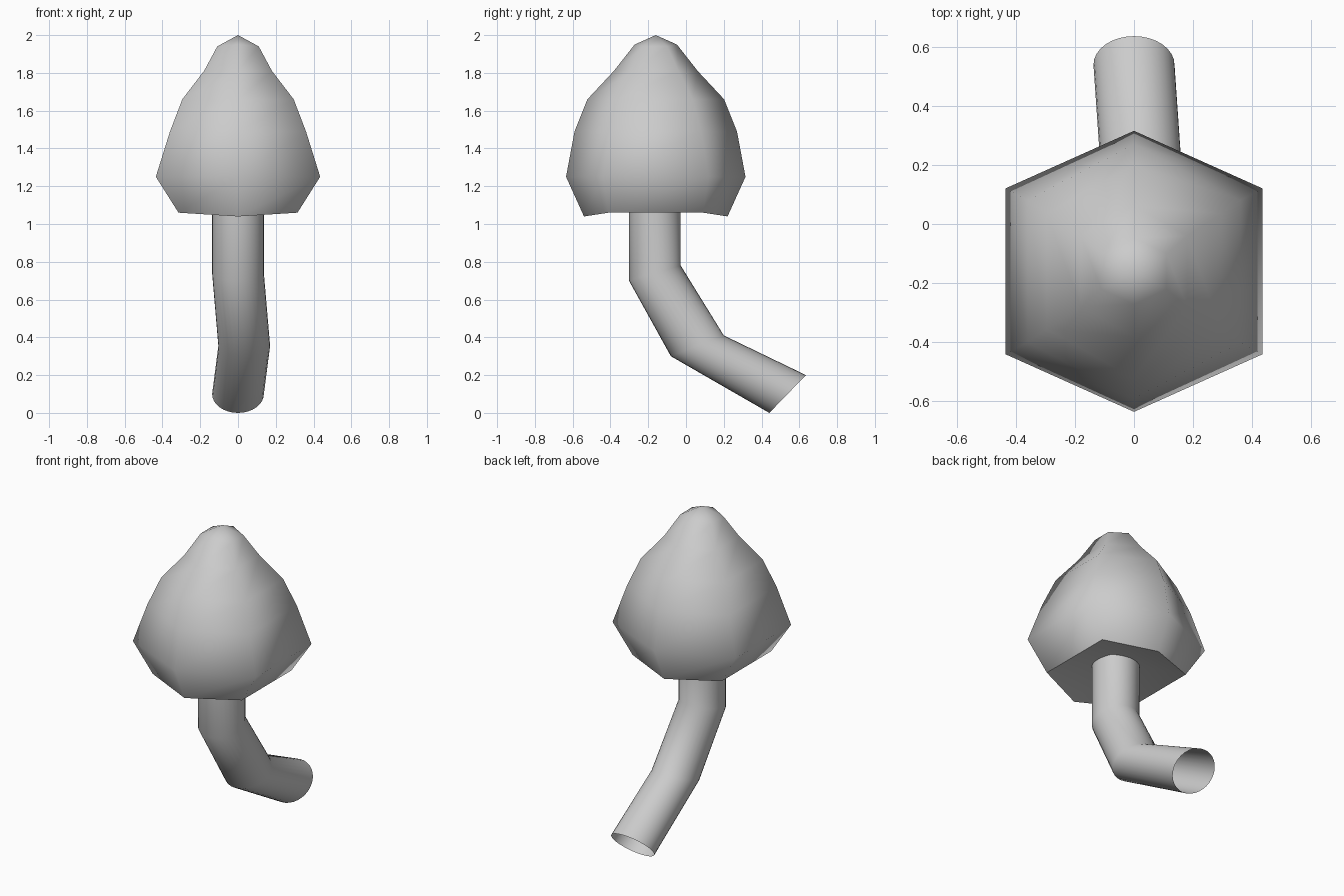
import bpy, bmesh, math

if "Cube" in bpy.data.objects:
    bpy.data.objects.remove(bpy.data.objects["Cube"])

CY = -0.16  # cap and stem-top centre along y


def loft(name, rings, tip=None, base=None, angle=65):
    """Skin a stack of closed rings, optionally closing each end to a point."""
    bm = bmesh.new()
    loops = [[bm.verts.new(p) for p in ring] for ring in rings]
    n = len(loops[0])
    for a, b in zip(loops, loops[1:]):
        for i in range(n):
            j = (i + 1) % n
            bm.faces.new((a[i], a[j], b[j], b[i]))
    for point, loop in ((base, loops[0]), (tip, loops[-1])):
        if point:
            v = bm.verts.new(point)
            for i in range(n):
                bm.faces.new((loop[i], loop[(i + 1) % n], v))
    bmesh.ops.recalc_face_normals(bm, faces=bm.faces)
    mesh = bpy.data.meshes.new(name)
    bm.to_mesh(mesh)
    bm.free()
    obj = bpy.data.objects.new(name, mesh)
    bpy.context.collection.objects.link(obj)
    bpy.ops.object.select_all(action='DESELECT')
    obj.select_set(True)
    bpy.context.view_layer.objects.active = obj
    bpy.ops.object.shade_smooth_by_angle(angle=math.radians(angle))
    return obj


def hexagon(y_end, z_end, x_side, y_side, z_side):
    return [(0, CY + y_end, z_end), (-x_side, CY + y_side, z_side),
            (-x_side, CY - y_side, z_side), (0, CY - y_end, z_end),
            (x_side, CY - y_side, z_side), (x_side, CY + y_side, z_side)]


# Cap: six-sided dome with a tucked-in rim and shallow hollow underside
cap_profile = [
    (0.38, 1.04, 0.315, 0.25, 1.06),
    (0.475, 1.25, 0.435, 0.28, 1.25),
    (0.43, 1.49, 0.36, 0.24, 1.49),
    (0.362, 1.66, 0.295, 0.195, 1.66),
    (0.222, 1.81, 0.18, 0.12, 1.81),
    (0.112, 1.95, 0.11, 0.06, 1.94),
]
loft("cap", [hexagon(*p) for p in cap_profile],
     tip=(0, CY, 2.0), base=(0, CY, 1.14))


# Stem: bent tube, open at the foot; each ring is tilted about x
def stem_ring(x, y, z, dy, dz, r=0.137, n=32):
    return [(x + r * math.cos(t), y + dy * math.sin(t), z + dz * math.sin(t))
            for t in (2 * math.pi * i / n for i in range(n))]


stem_path = [
    (0, -0.165, 1.13, 0.137, 0),
    (0, -0.165, 0.74, 0.137, 0.04),
    (0.033, 0.06, 0.355, 0.14, 0.055),
    (0, 0.538, 0.1, 0.097, 0.1),
]
loft("stem", [stem_ring(*p) for p in stem_path], angle=45)
